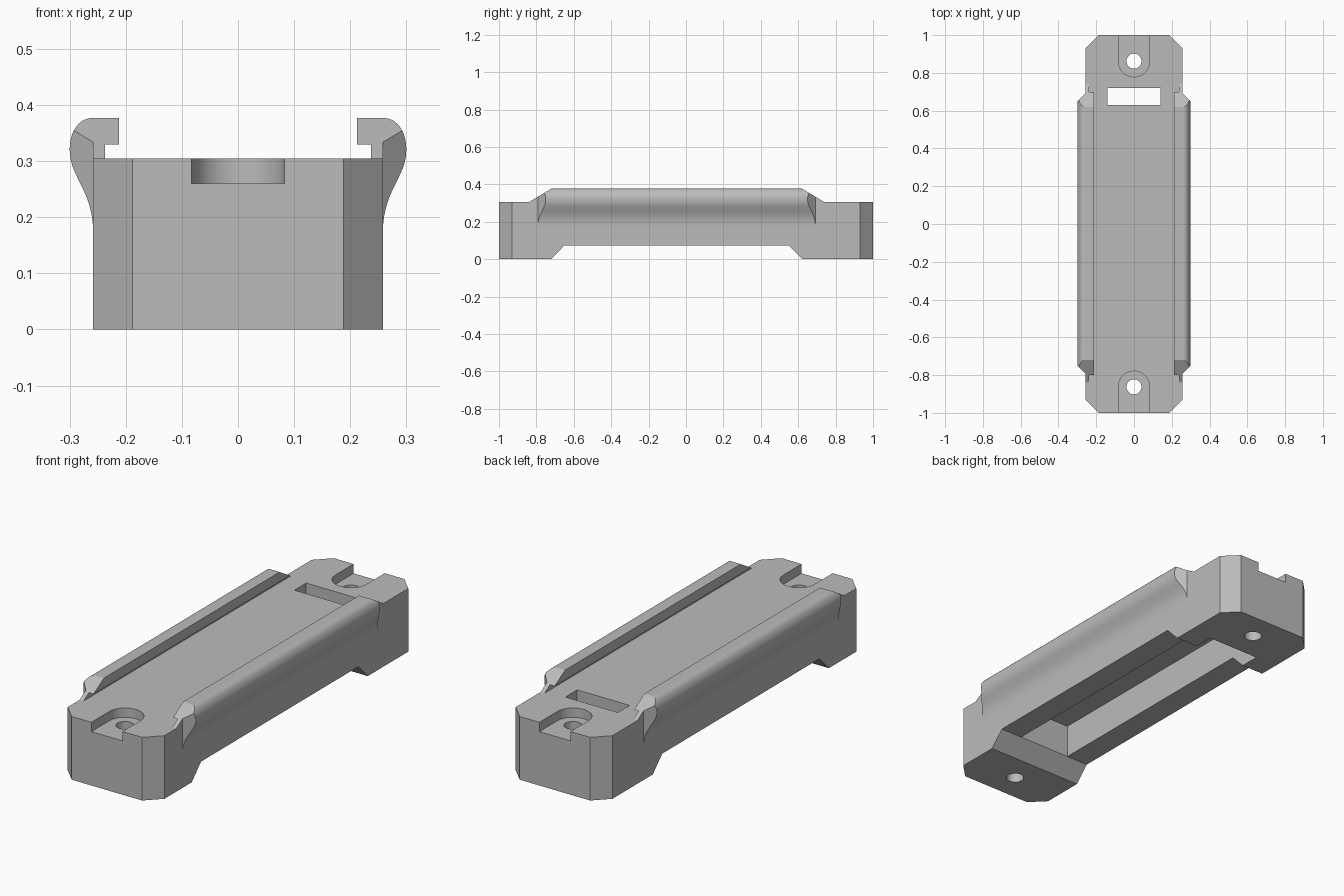
import bpy
import bmesh
import math
from mathutils import Vector
from mathutils.geometry import interpolate_bezier

cube = bpy.data.objects.get("Cube")
if cube:
    bpy.data.objects.remove(cube, do_unlink=True)

grey = bpy.data.materials.new("plain grey")
grey.use_nodes = True
GREY = (0.5, 0.5, 0.5, 1)
grey.diffuse_color = GREY
grey.node_tree.nodes["Principled BSDF"].inputs["Base Color"].default_value = GREY

# Ways to place a flat profile (a, b) at depth c
PLACE = {
    "x": lambda a, b, c: (c, a, b),
    "y": lambda a, b, c: (a, c, b),
    "z": lambda a, b, c: (a, b, c),
}


def add_prism(bm, points, axis, low, high):
    place = PLACE[axis]
    verts = [bm.verts.new(place(a, b, low)) for a, b in points]
    face = bm.faces.new(verts)
    out = bmesh.ops.extrude_face_region(bm, geom=[face])
    shift = Vector(place(0, 0, high - low))
    moved = [g for g in out["geom"] if isinstance(g, bmesh.types.BMVert)]
    bmesh.ops.translate(bm, vec=shift, verts=moved)


def finish(bm, name):
    bmesh.ops.recalc_face_normals(bm, faces=bm.faces)
    mesh = bpy.data.meshes.new(name)
    bm.to_mesh(mesh)
    bm.free()
    mesh.materials.append(grey)
    obj = bpy.data.objects.new(name, mesh)
    bpy.context.collection.objects.link(obj)
    return obj


def prism(name, points, axis, low, high):
    bm = bmesh.new()
    add_prism(bm, points, axis, low, high)
    return finish(bm, name)


def select_only(obj):
    bpy.ops.object.select_all(action="DESELECT")
    obj.select_set(True)
    bpy.context.view_layer.objects.active = obj


def carve(target, cutter):
    cutter.hide_render = True
    mod = target.modifiers.new("carve", "BOOLEAN")
    mod.operation = "DIFFERENCE"
    mod.solver = "EXACT"
    mod.object = cutter
    select_only(target)
    bpy.ops.object.modifier_apply(modifier=mod.name)
    bpy.data.objects.remove(cutter, do_unlink=True)


def arc(cy, radius, start, end, steps):
    angles = [start + (end - start) * i / steps for i in range(steps + 1)]
    return [(radius * math.cos(t), cy + radius * math.sin(t)) for t in angles]


# Main body: block with chamfered corners
W, TOP, C = 0.258, 0.305, 0.07
quarter = [(W, 1 - C), (W - C, 1)]
plan = quarter + [(-x, y) for x, y in reversed(quarter)]
plan += [(-x, -y) for x, y in plan]
body = prism("body", plan, "z", 0, TOP)

# Arch between the two feet
arch = [(-0.79, -0.07), (-0.65, 0.073), (0.55, 0.073), (0.69, -0.07)]
carve(body, prism("arch_cutter", arch, "x", -0.5, 0.5))

# Hollow underside, open through the top as a slot
pocket = [(-0.65, -0.1), (0.72, -0.1), (0.72, 0.4),
          (0.63, 0.4), (0.63, 0.235), (-0.65, 0.235)]
carve(body, prism("pocket_cutter", pocket, "x", -0.14, 0.14))

# Screw recess and hole at each end
for side in (-1, 1):
    cy = 0.862 * side
    recess = arc(cy, 0.083, 0, -math.pi * side, 24)
    recess += [(-0.083, 1.1 * side), (0.083, 1.1 * side)]
    carve(body, prism("recess_cutter", recess, "z", 0.26, 0.4))
    hole = arc(cy, 0.04, 0, math.tau, 32)[:-1]
    carve(body, prism("hole_cutter", hole, "z", -0.1, 0.4))

# Clip rails: hooked lip plus a rounded outer bulge
RAIL_MID, RAIL_HALF, RAIL_TOP = -0.05, 0.79, 0.377
lip = [(W, TOP), (W, RAIL_TOP), (0.212, RAIL_TOP), (0.212, 0.33),
       (0.237, 0.33), (0.237, TOP)]


def bezier(*points):
    return [tuple(p) for p in interpolate_bezier(*map(Vector, points), 14)]


bulge = bezier((W, 0.17), (W, 0.25), (0.3, 0.27), (0.3, 0.32))
bulge += bezier((0.3, 0.32), (0.3, 0.352), (0.285, RAIL_TOP), (W, RAIL_TOP))[1:]


def trim(bm, point, normal):
    geom = bm.verts[:] + bm.edges[:] + bm.faces[:]
    cut = bmesh.ops.bisect_plane(bm, geom=geom, plane_co=point,
                                 plane_no=normal, clear_outer=True)
    edges = [g for g in cut["geom_cut"] if isinstance(g, bmesh.types.BMEdge)]
    bmesh.ops.contextual_create(bm, geom=edges)


def rail_piece(name, points, chamfered, mirror):
    bm = bmesh.new()
    add_prism(bm, points, "y", RAIL_MID - RAIL_HALF, RAIL_MID + RAIL_HALF)
    for side in (-1, 1):
        # Ramped end
        trim(bm, (0, RAIL_MID + 0.67 * side, RAIL_TOP), (0, 0.6 * side, 1))
        # Slanted end of the bulge
        if chamfered:
            trim(bm, (W, RAIL_MID + 0.742 * side, 0), (1, side, 0))
    for v in bm.verts:
        v.co.x *= mirror
    obj = finish(bm, name)
    select_only(obj)
    bpy.ops.object.shade_smooth_by_angle(angle=math.radians(25))


for label, mirror in (("left", 1), ("right", -1)):
    rail_piece(label + "_rail_lip", lip, False, mirror)
    rail_piece(label + "_rail_bulge", bulge, True, mirror)

select_only(body)
bpy.ops.object.shade_smooth_by_angle(angle=math.radians(30))
